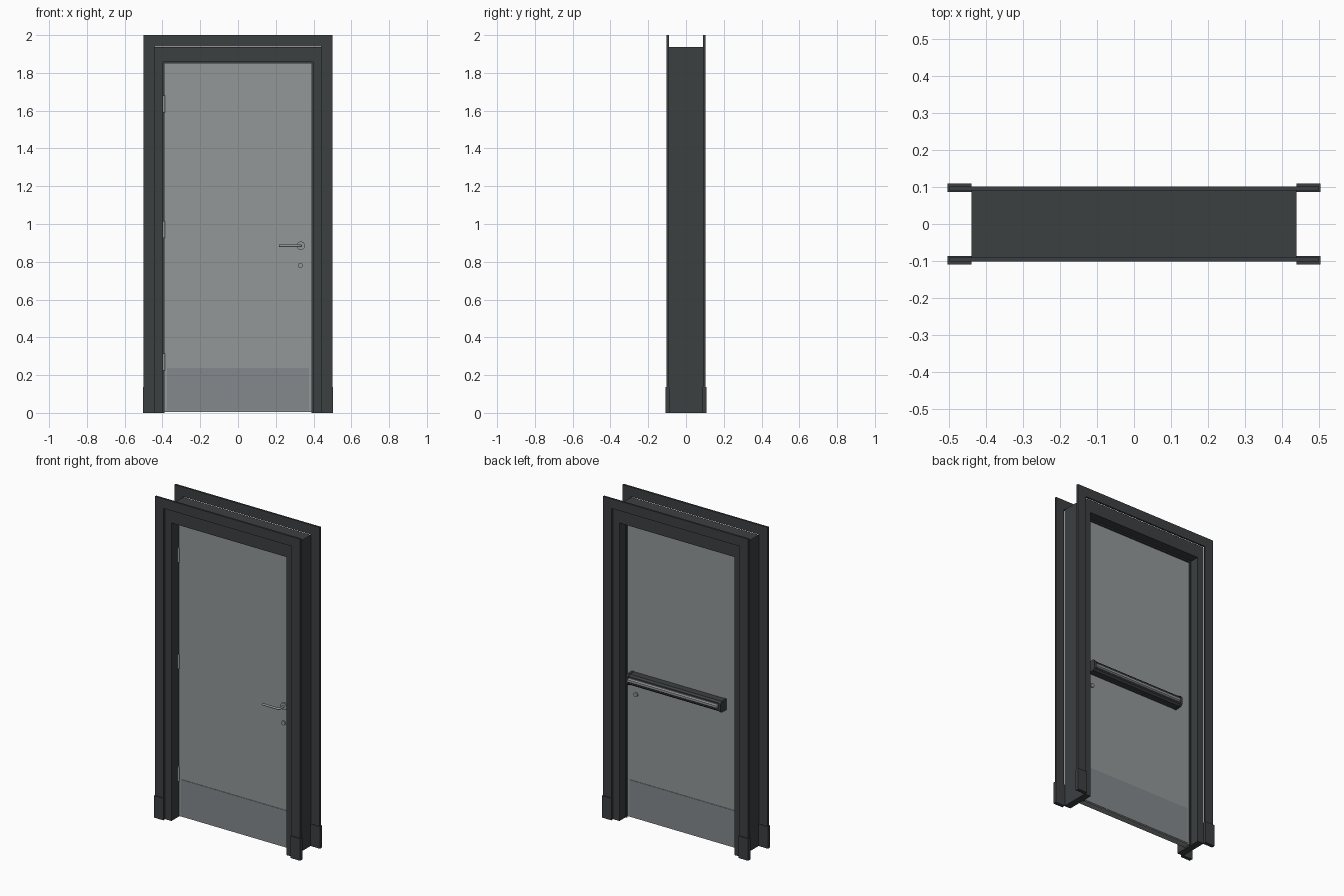
import bpy, bmesh, math
from mathutils import Matrix

if "Cube" in bpy.data.objects:
    bpy.data.objects.remove(bpy.data.objects["Cube"])

def material(name, c):
    m = bpy.data.materials.new(name)
    m.diffuse_color = (*c, 1)
    m.use_nodes = True
    m.node_tree.nodes["Principled BSDF"].inputs["Base Color"].default_value = m.diffuse_color
    return m

DARK = material("dark_frame_paint", (0.045, 0.05, 0.053))
LEAF = material("leaf_grey", (0.29, 0.31, 0.31))
PLATE = material("plate_grey", (0.23, 0.25, 0.26))
STEEL = material("steel", (0.3, 0.31, 0.31))

def finish(name, bm, mat, smooth=False):
    bmesh.ops.recalc_face_normals(bm, faces=bm.faces)
    me = bpy.data.meshes.new(name)
    bm.to_mesh(me)
    bm.free()
    ob = bpy.data.objects.new(name, me)
    bpy.context.collection.objects.link(ob)
    me.materials.append(mat)
    if smooth:
        bpy.context.view_layer.objects.active = ob
        ob.select_set(True)
        bpy.ops.object.shade_smooth_by_angle()
        ob.select_set(False)
    return ob

def prism(name, pts, a, b, axis, mat):
    """Extrude an outline along 'y' (points are x,z) or 'x' (points are y,z)."""
    bm = bmesh.new()
    place = (lambda p, t: (p[0], t, p[1])) if axis == "y" else (lambda p, t: (t, p[0], p[1]))
    face = bm.faces.new([bm.verts.new(place(p, a)) for p in pts])
    ext = bmesh.ops.extrude_face_region(bm, geom=[face])
    d = (0, b - a, 0) if axis == "y" else (b - a, 0, 0)
    bmesh.ops.translate(bm, vec=d, verts=[v for v in ext["geom"] if isinstance(v, bmesh.types.BMVert)])
    return finish(name, bm, mat)

def box(name, x, y, z, mat):
    return prism(name, [(x[0], z[0]), (x[1], z[0]), (x[1], z[1]), (x[0], z[1])], y[0], y[1], "y", mat)

def arch(name, xo, zo, xi, zi, y0, y1):
    pts = [(-xo, 0), (-xo, zo), (xo, zo), (xo, 0), (xi, 0), (xi, zi), (-xi, zi), (-xi, 0)]
    return prism(name, pts, y0, y1, "y", DARK)

def cylinder(name, r, length, loc, axis, mat, seg=24):
    bm = bmesh.new()
    rot = {"x": Matrix.Rotation(math.pi / 2, 4, "Y"), "y": Matrix.Rotation(math.pi / 2, 4, "X"),
           "z": Matrix.Identity(4)}[axis]
    bmesh.ops.create_cone(bm, cap_ends=True, segments=seg, radius1=r, radius2=r, depth=length,
                          matrix=Matrix.Translation(loc) @ rot)
    return finish(name, bm, mat, True)

# Frame lining, door stop and casings on both faces
arch("jamb", 0.439, 1.938, 0.396, 1.857, -0.09, 0.09)
arch("door_stop", 0.397, 1.858, 0.388, 1.849, 0.021, 0.032)
for side, s in (("front", -1), ("back", 1)):
    arch(side + "_casing", 0.5, 2.0, 0.4405, 1.94, *sorted((s * 0.09, s * 0.102)))
    for hand, h in (("left", -1), ("right", 1)):
        box(f"{side}_{hand}_plinth", sorted((h * 0.439, h * 0.504)),
            sorted((s * 0.087, s * 0.109)), (0, 0.137), DARK)

# Door leaf and kick plates
box("door_leaf", (-0.392, 0.392), (-0.02, 0.02), (0.006, 1.853), LEAF)
for side, s in (("front", -1), ("back", 1)):
    box(side + "_kick_plate", (-0.377, 0.375), sorted((s * 0.02, s * 0.0225)), (0.012, 0.238), PLATE)

# Hinges
for i, z in enumerate((0.27, 0.97, 1.635)):
    cylinder(f"hinge_{i + 1}", 0.006, 0.09, (-0.392, -0.025, z), "z", STEEL, 16)

# Lever handle: rose, then a rounded bent bar
cylinder("handle_rose", 0.022, 0.009, (0.333, -0.024, 0.885), "y", STEEL, 32)
cu = bpy.data.curves.new("lever_path", "CURVE")
cu.dimensions = "3D"
cu.bevel_depth = 0.0065
cu.bevel_resolution = 3
cu.use_fill_caps = True
path = [(0.333, -0.022), (0.333, -0.058)]
path += [(0.321 + 0.012 * math.cos(a), -0.058 - 0.012 * math.sin(a))
         for a in (math.pi / 8 * k for k in range(1, 5))]
path.append((0.217, -0.07))
sp = cu.splines.new("POLY")
sp.points.add(len(path) - 1)
for p, (x, y) in zip(sp.points, path):
    p.co = (x, y, 0.885, 1)
lever = bpy.data.objects.new("lever_handle", cu)
bpy.context.collection.objects.link(lever)
cu.materials.append(STEEL)

# Lock cylinders on both faces
for side, s in (("front", -1), ("back", 1)):
    cylinder(side + "_lock", 0.013, 0.008, (0.33, s * 0.024, 0.78), "y", STEEL)

# Panic bar on the back: channel housing, push bar, end caps
housing = [(0.02, 0.852), (0.062, 0.852), (0.072, 0.862), (0.072, 0.87), (0.05, 0.87),
           (0.05, 0.9), (0.072, 0.9), (0.072, 0.908), (0.062, 0.918), (0.02, 0.918)]
prism("panic_bar_housing", housing, -0.28, 0.352, "x", DARK)
push = [(0.049, 0.872), (0.076, 0.872), (0.084, 0.878), (0.084, 0.892), (0.076, 0.898), (0.049, 0.898)]
prism("panic_push_bar", push, -0.272, 0.344, "x", STEEL)
cap = [(0.02, 0.85), (0.066, 0.85), (0.078, 0.862), (0.078, 0.908), (0.066, 0.92), (0.02, 0.92)]
for hand, x in (("left", -0.292), ("right", 0.344)):
    prism(f"panic_bar_{hand}_cap", cap, x, x + 0.014, "x", DARK)
